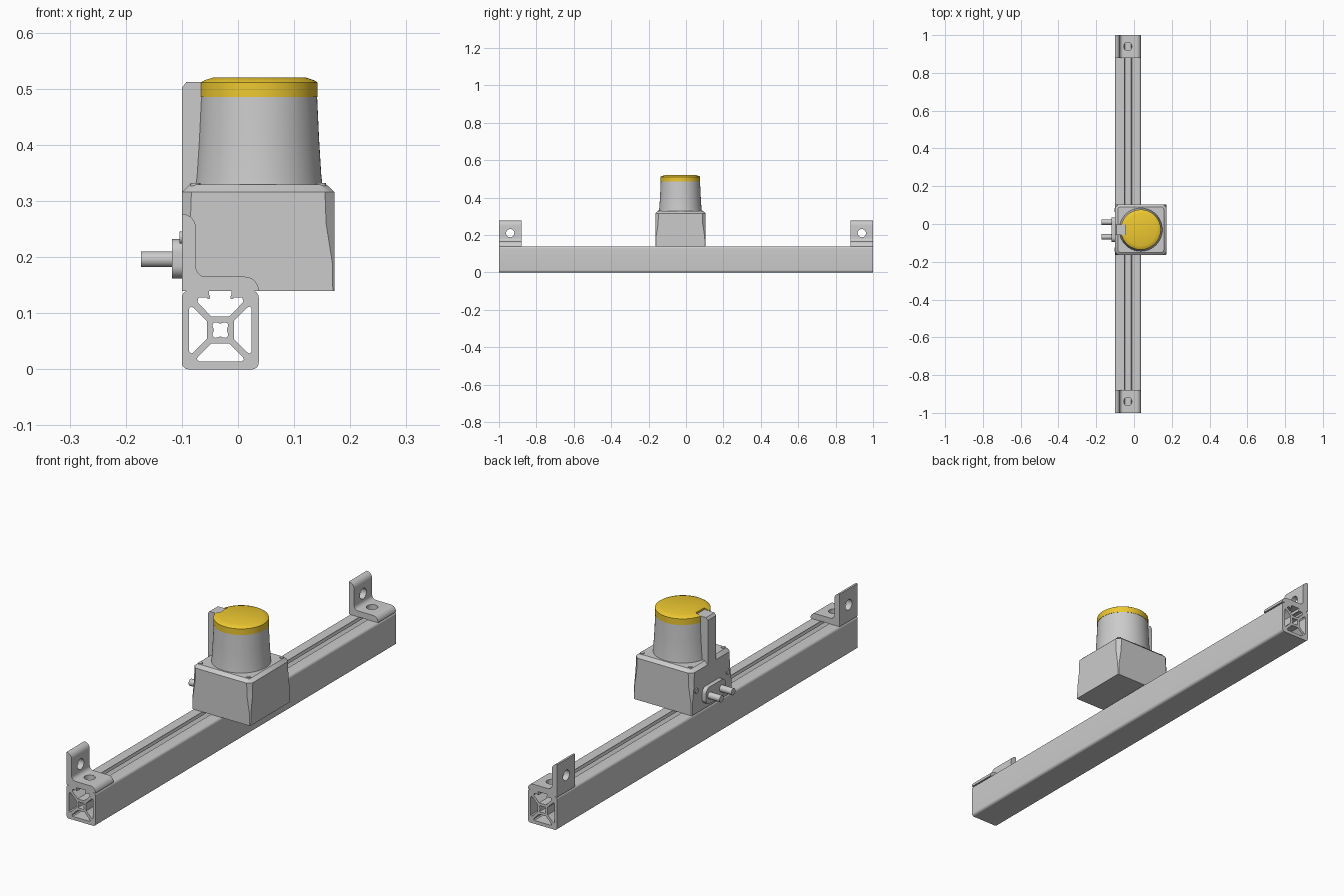
import bpy, bmesh
from math import sin, cos, pi
from mathutils import Matrix

if "Cube" in bpy.data.objects:
    bpy.data.objects.remove(bpy.data.objects["Cube"])

CX, CY = 0.036, -0.03       # sensor housing centre
RX, RZ = -0.0315, 0.07      # rail section centre


def add(name, bm, smooth=True):
    bmesh.ops.remove_doubles(bm, verts=bm.verts, dist=1e-5)
    bmesh.ops.recalc_face_normals(bm, faces=bm.faces)
    me = bpy.data.meshes.new(name)
    bm.to_mesh(me)
    bm.free()
    ob = bpy.data.objects.new(name, me)
    bpy.context.collection.objects.link(ob)
    if smooth:
        shade(ob)
    return ob


def shade(ob):
    bpy.ops.object.select_all(action='DESELECT')
    bpy.context.view_layer.objects.active = ob
    ob.select_set(True)
    bpy.ops.object.shade_smooth_by_angle(angle=0.6)


def arc(x, z, r, a0, a1, n=8):
    return [(x + r * cos(a0 + (a1 - a0) * i / n), z + r * sin(a0 + (a1 - a0) * i / n)) for i in range(n + 1)]


def extrude_y(name, loops, y0, y1):
    """Fill x-z loops (first outer, rest holes) and extrude along y."""
    cu = bpy.data.curves.new(name, 'CURVE')
    cu.dimensions, cu.fill_mode, cu.extrude = '2D', 'BOTH', (y1 - y0) / 2
    for pts in loops:
        sp = cu.splines.new('POLY')
        sp.points.add(len(pts) - 1)
        for p, (x, z) in zip(sp.points, pts):
            p.co = (x, z, 0, 1)
        sp.use_cyclic_u = True
    tmp = bpy.data.objects.new(name + "_tmp", cu)
    bpy.context.collection.objects.link(tmp)
    bpy.context.view_layer.update()
    me = bpy.data.meshes.new_from_object(tmp.evaluated_get(bpy.context.evaluated_depsgraph_get()))
    bm = bmesh.new()
    bm.from_mesh(me)
    bm.transform(Matrix.Translation((0, (y0 + y1) / 2, 0)) @ Matrix.Rotation(pi / 2, 4, 'X'))
    bpy.data.objects.remove(tmp)
    bpy.data.curves.remove(cu)
    bpy.data.meshes.remove(me)
    return add(name, bm)


def loft(name, rings):
    bm = bmesh.new()
    vs = [[bm.verts.new(p) for p in r] for r in rings]
    n = len(vs[0])
    for a, b in zip(vs, vs[1:]):
        for i in range(n):
            bm.faces.new((a[i], a[(i + 1) % n], b[(i + 1) % n], b[i]))
    bm.faces.new(vs[0])
    bm.faces.new(vs[-1])
    return add(name, bm)


def lathe(name, prof, n=64):
    return loft(name, [[(x + CX, y + CY, z) for x, y in arc(0, 0, r, 0, 2 * pi, n)[:-1]] for z, r in prof])


def rod(name, loc, r, h, axis='Z', n=32):
    bm = bmesh.new()
    rot = Matrix.Rotation(pi / 2, 4, 'Y') if axis == 'X' else Matrix()
    bmesh.ops.create_cone(bm, cap_ends=True, segments=n, radius1=r, radius2=r, depth=h,
                          matrix=Matrix.Translation(loc) @ rot)
    return add(name, bm)


def cut(ob, cutter):
    cutter.hide_render = True
    m = ob.modifiers.new("cut", 'BOOLEAN')
    m.object, m.operation, m.solver = cutter, 'DIFFERENCE', 'EXACT'
    bpy.ops.object.select_all(action='DESELECT')
    bpy.context.view_layer.objects.active = ob
    ob.select_set(True)
    bpy.ops.object.modifier_apply(modifier=m.name)
    bpy.data.objects.remove(cutter)
    shade(ob)


# Slotted rail: outer outline with open top slot, three side chambers, lobed core hole
slot = [(0.020, 0.07), (0.020, 0.063), (0.012, 0.061), (0.012, 0.055), (0.020, 0.052), (0.024, 0.058),
        (0.039, 0.058), (0.041, 0.050), (0.016, 0.024)]
slot[2:5] = [(0.018, 0.060), (0.018, 0.056), (0.022, 0.055)]
H, R = 0.0685, 0.012
outer = (arc(-H + R, 0.07 - R, R, pi / 2, pi) + arc(-H + R, -0.07 + R, R, pi, 1.5 * pi)
         + arc(H - R, -0.07 + R, R, 1.5 * pi, 2 * pi) + arc(H - R, 0.07 - R, R, 0, pi / 2)
         + slot + [(-x, z) for x, z in reversed(slot)])
chamber = [(-0.052, -0.042), (-0.056, -0.038), (-0.056, 0.038), (-0.052, 0.042), (-0.048, 0.040),
           (-0.024, 0.016), (-0.024, -0.016), (-0.048, -0.040)]
loops = [outer, chamber, [(-x, z) for x, z in chamber], [(z, x) for x, z in chamber]]
loops.append([((0.0145 - 0.003 * cos(4 * t)) * cos(t), (0.0145 - 0.003 * cos(4 * t)) * sin(t))
              for t in (2 * pi * i / 32 for i in range(32))])
extrude_y("rail", [[(x + RX, z + RZ) for x, z in lp] for lp in loops], -1, 1)

# L-shaped end brackets, each with two bolt holes
ell = ([(-0.1, 0.14), (0.037, 0.14)] + arc(0.012, 0.14, 0.025, 0, pi / 2)[1:]
       + arc(-0.057, 0.183, 0.018, 1.5 * pi, pi) + arc(-0.1, 0.252, 0.025, 0, pi / 2))
for label, y in (("front", -0.94), ("back", 0.94)):
    b = extrude_y(label + "_bracket", [ell], y - 0.06, y + 0.06)
    cut(b, rod("hole_cutter", (-0.09, y, 0.21), 0.022, 0.1, 'X'))
    cut(b, rod("hole_cutter", (-0.033, y, 0.155), 0.022, 0.1))


# Sensor housing: square with corner chamfers that widen upwards
def square(z, h, c):
    q = [(h, -h + c), (h, h - c), (h - c, h), (-h + c, h), (-h, h - c), (-h, -h + c), (-h + c, -h), (h - c, -h)]
    return [(CX + x, CY + y * 0.985, z) for x, y in q]


loft("sensor_housing", [square(0.14, 0.136, 0.003), square(0.19, 0.136, 0.004), square(0.26, 0.136, 0.015),
                        square(0.316, 0.136, 0.017), square(0.329, 0.122, 0.012)])
for sx in (-1, 1):
    for sy in (-1, 1):
        rod("housing_screw", (CX + sx * 0.112, CY + sy * 0.11, 0.329), 0.009, 0.006, n=16)

# Tapered window and yellow cap, notched for the rear post
lathe("sensor_window", [(0.325, 0.115), (0.345, 0.1125), (0.41, 0.1085), (0.486, 0.105)])
cap = lathe("sensor_cap", [(0.485, 0.106), (0.511, 0.106), (0.515, 0.1), (0.52, 0.085)])
PY0, PY1 = CY - 0.028, CY + 0.028
cut(cap, extrude_y("notch_cutter", [[(-0.11, 0.45), (-0.045, 0.45), (-0.045, 0.6), (-0.11, 0.6)]], PY0, PY1))
mat = bpy.data.materials.new("yellow")
mat.diffuse_color = (0.85, 0.58, 0.03, 1)
mat.use_nodes = True
mat.node_tree.nodes["Principled BSDF"].inputs["Base Color"].default_value = mat.diffuse_color
cap.data.materials.clear()
cap.data.materials.append(mat)
extrude_y("rear_post", [[(-0.1, 0.31), (-0.045, 0.31), (-0.045, 0.512), (-0.092, 0.512), (-0.1, 0.502)]], PY0, PY1)

# Connector plate with rounded ends, two plugs and side screws
outline = [(y, z) for cy, cz, a in ((0.012, 0.209, 0), (-0.072, 0.209, pi / 2), (-0.072, 0.185, pi),
                                    (0.012, 0.185, 1.5 * pi)) for y, z in arc(cy, cz, 0.023, a, a + pi / 2)]
loft("connector_plate", [[(x, y, z) for y, z in outline] for x in (-0.098, -0.118)])
for y in (0.01, -0.068):
    rod("connector_plug", (-0.1425, y, 0.196), 0.014, 0.061, 'X')
for y in (0.075, -0.135):
    rod("side_screw", (-0.101, y, 0.235), 0.011, 0.006, 'X', 16)
